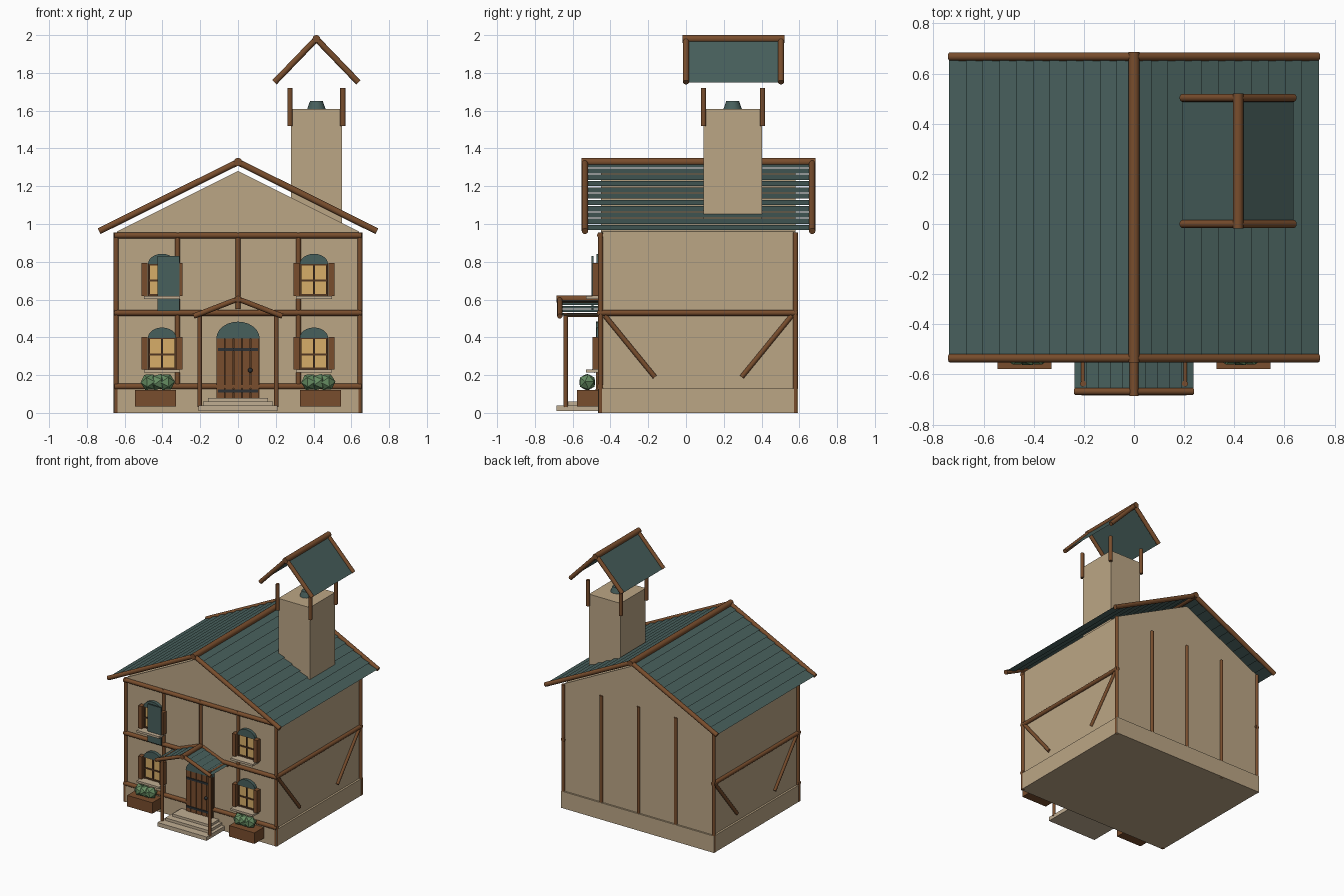
import bpy, bmesh, math
from mathutils import Vector

cube = bpy.data.objects.get("Cube")
if cube:
    bpy.data.objects.remove(cube, do_unlink=True)


def material(name, r, g, b):
    m = bpy.data.materials.new(name)
    m.use_nodes = True
    m.diffuse_color = (r, g, b, 1)
    m.node_tree.nodes["Principled BSDF"].inputs["Base Color"].default_value = (r, g, b, 1)
    return m


PLASTER = material("plaster", .50, .38, .235)
STONE = material("pale stone", .53, .42, .29)
WOOD = material("timber", .19, .075, .026)
DARK = material("dark timber", .085, .038, .016)
TEAL = material("teal slate", .064, .115, .107)
GLASS = material("warm glass", .68, .42, .14)
IRON = material("iron", .025, .03, .033)
GREEN = material("leaf green", .13, .26, .12)


def add(name, bm, mat):
    bmesh.ops.recalc_face_normals(bm, faces=bm.faces)
    me = bpy.data.meshes.new(name)
    bm.to_mesh(me)
    bm.free()
    me.materials.append(mat)
    ob = bpy.data.objects.new(name, me)
    bpy.context.collection.objects.link(ob)
    return ob


def box(name, mat, x0, x1, y0, y1, z0, z1):
    bm = bmesh.new()
    bmesh.ops.create_cube(bm, size=1)
    for v in bm.verts:
        v.co = ((x0 + x1) / 2 + v.co.x * (x1 - x0),
                (y0 + y1) / 2 + v.co.y * (y1 - y0),
                (z0 + z1) / 2 + v.co.z * (z1 - z0))
    return add(name, bm, mat)


beams = []


def beam(name, a, b, r, mat=WOOD, r2=None):
    """Round beam from a to b."""
    a, b = Vector(a), Vector(b)
    d = b - a
    bm = bmesh.new()
    bmesh.ops.create_cone(bm, cap_ends=True, segments=12, radius1=r,
                          radius2=r if r2 is None else r2, depth=d.length)
    ob = add(name, bm, mat)
    ob.location = (a + b) / 2
    ob.rotation_euler = d.to_track_quat('Z', 'Y').to_euler()
    beams.append(ob)
    return ob


def prism(name, mat, profile, y0, y1):
    """Extrude an x-z outline along y."""
    bm = bmesh.new()
    f = bm.faces.new([bm.verts.new((x, y0, z)) for x, z in profile])
    ext = bmesh.ops.extrude_face_region(bm, geom=[f])
    verts = [v for v in ext["geom"] if isinstance(v, bmesh.types.BMVert)]
    bmesh.ops.translate(bm, verts=verts, vec=(0, y1 - y0, 0))
    return add(name, bm, mat)


def arch(name, mat, cx, z, rx, rz, y0, y1, n=12):
    pts = [(cx + rx * math.cos(math.pi * i / n), z + rz * math.sin(math.pi * i / n))
           for i in range(n + 1)]
    return prism(name, mat, pts, y0, y1)


def roof(name, cx, half, top, eave, y0, y1, courses, lift, r):
    """Two slopes of overlapping courses with verge beams and a ridge beam."""
    for s, side in ((-1, "right"), (1, "left")):
        a, b = Vector((cx, 0, top)), Vector((cx + s * half, 0, eave))
        d = b - a
        n = Vector((-s * d.z, 0, s * d.x)).normalized() * lift
        bm = bmesh.new()
        for i in range(courses):
            up = a + d * max(0, (i - .15) / courses) - n
            low = a + d * ((i + 1) / courses) + n
            bm.faces.new([bm.verts.new((p.x, y, p.z)) for p, y in
                          ((up, y0), (low, y0), (low, y1), (up, y1))])
        ob = add(name + "_slope_" + side, bm, TEAL)
        for f in ob.data.polygons:
            if f.normal.z < 0:
                f.flip()
        for y, end in ((y0, "front"), (y1, "back")):
            beam(f"{name}_verge_{end}_{side}", (cx, y, top), b + Vector((0, y, 0)), r)
    beam(name + "_ridge", (cx, y0 - .018, top), (cx, y1 + .018, top), r * 1.3)


# Walls, gable and plinth
prism("house_walls", PLASTER,
      [(-.64, .02), (.64, .02), (.64, .96), (0, 1.28), (-.64, .96)], -.45, .58)
box("plinth", PLASTER, -.655, .655, -.463, .593, 0, .13)

# Timber frame
for x in (-.645, -.32, 0, .32, .645):
    corner = abs(x) > .5
    low = .55 if x == 0 else .13
    beam("front_post", (x, -.452, 0 if corner else low), (x, -.452, .955), .013)
    beam("back_post", (x, .58, 0), (x, .58, .955), .013)
for z in (.14, .53, .94):
    beam("front_rail", (-.655, -.455, z), (.655, -.455, z), .016)
for s in (-1, 1):
    x = s * .643
    beam("side_rail", (x, -.46, .53), (x, .59, .53), .016)
    beam("side_brace_front", (x, -.43, .515), (x, -.165, .19), .013)
    beam("side_brace_back", (x, .56, .515), (x, .295, .19), .013)

# Main roof
roof("main_roof", 0, .735, 1.328, .962, -.535, .668, 11, .006, .017)

# Chimney with canopy
box("chimney", PLASTER, .28, .55, .093, .402, .98, 1.61)
beam("chimney_pot", (.415, .247, 1.605), (.415, .247, 1.65), .05, TEAL, .034)
for x in (.275, .555):
    for y in (.093, .405):
        beam("canopy_post", (x, y, 1.52), (x, y, 1.72), .014)
roof("canopy", .415, .222, 1.98, 1.75, 0, .503, 1, 0, .016)

# Porch
roof("porch_roof", 0, .235, .603, .512, -.668, -.45, 5, .004, .014)
for s in (-1, 1):
    beam("porch_post", (s * .203, -.637, .03), (s * .203, -.637, .53), .012)
    beam("porch_plate", (s * .203, -.64, .517), (s * .203, -.45, .517), .01)
for hx, y, z0, z1 in ((.21, -.685, .01, .04), (.185, -.625, .04, .06), (.16, -.575, .06, .078)):
    box("porch_step", STONE, -hx, hx, y, -.455, z0, z1)

# Door: planks, iron straps, handle and arched head
box("door_backing", DARK, -.115, .115, -.468, -.445, .078, .395)
for i in range(5):
    x = -.113 + i * .0455
    box("door_plank", WOOD, x, x + .041, -.476, -.45, .078, .393)
for z in (.115, .335):
    box("door_strap", IRON, -.105, .105, -.482, -.475, z - .008, z + .008)
bm = bmesh.new()
bmesh.ops.create_uvsphere(bm, u_segments=10, v_segments=6, radius=.013)
knob = add("door_handle", bm, IRON)
knob.location = (.065, -.485, .225)
arch("door_head", TEAL, 0, .393, .115, .09, -.476, -.445)

# Windows with sills, glazing bars and shutters
for cx in (-.402, .402):
    for z in (.225, .615):
        box("window_glass", GLASS, cx - .072, cx + .072, -.462, -.445, z, z + .175)
        arch("window_head", TEAL, cx, z + .172, .075, .055, -.474, -.445)
        for dx in (-.07, 0, .07):
            box("glazing_bar", DARK, cx + dx - .005, cx + dx + .005, -.47, -.455, z, z + .175)
        for dz in (.01, .085, .17):
            box("glazing_rail", DARK, cx - .072, cx + .072, -.469, -.455,
                z + dz - .005, z + dz + .005)
        box("window_sill", STONE, cx - .095, cx + .095, -.53, -.45, z - .012, z + .004)
        for s in (-1, 1):
            e = cx + s * .076
            prism("shutter", WOOD, [(e, z + .005), (e + s * .032, z + .005),
                                    (e + s * .032, z + .178), (e, z + .178)], -.495, -.455)

# Loose teal panel at an upper window
box("teal_panel", TEAL, -.425, -.31, -.5, -.49, .54, .83)

# Planters and bushes
for s in (-1, 1):
    box("planter", WOOD, s * .437 - .108, s * .437 + .108, -.578, -.46, .035, .12)
    for i in (-1, 0, 1):
        bm = bmesh.new()
        bmesh.ops.create_icosphere(bm, subdivisions=1, radius=.047)
        bush = add("bush", bm, GREEN)
        bush.location = (s * .425 + i * .045, -.523, .163)
        bush.rotation_euler = (.3 * i, .4, i)

# Smooth the round timbers
bpy.ops.object.select_all(action='DESELECT')
for ob in beams + [knob]:
    ob.select_set(True)
bpy.context.view_layer.objects.active = beams[0]
bpy.ops.object.shade_smooth_by_angle(angle=math.radians(40))
bpy.ops.object.select_all(action='DESELECT')
